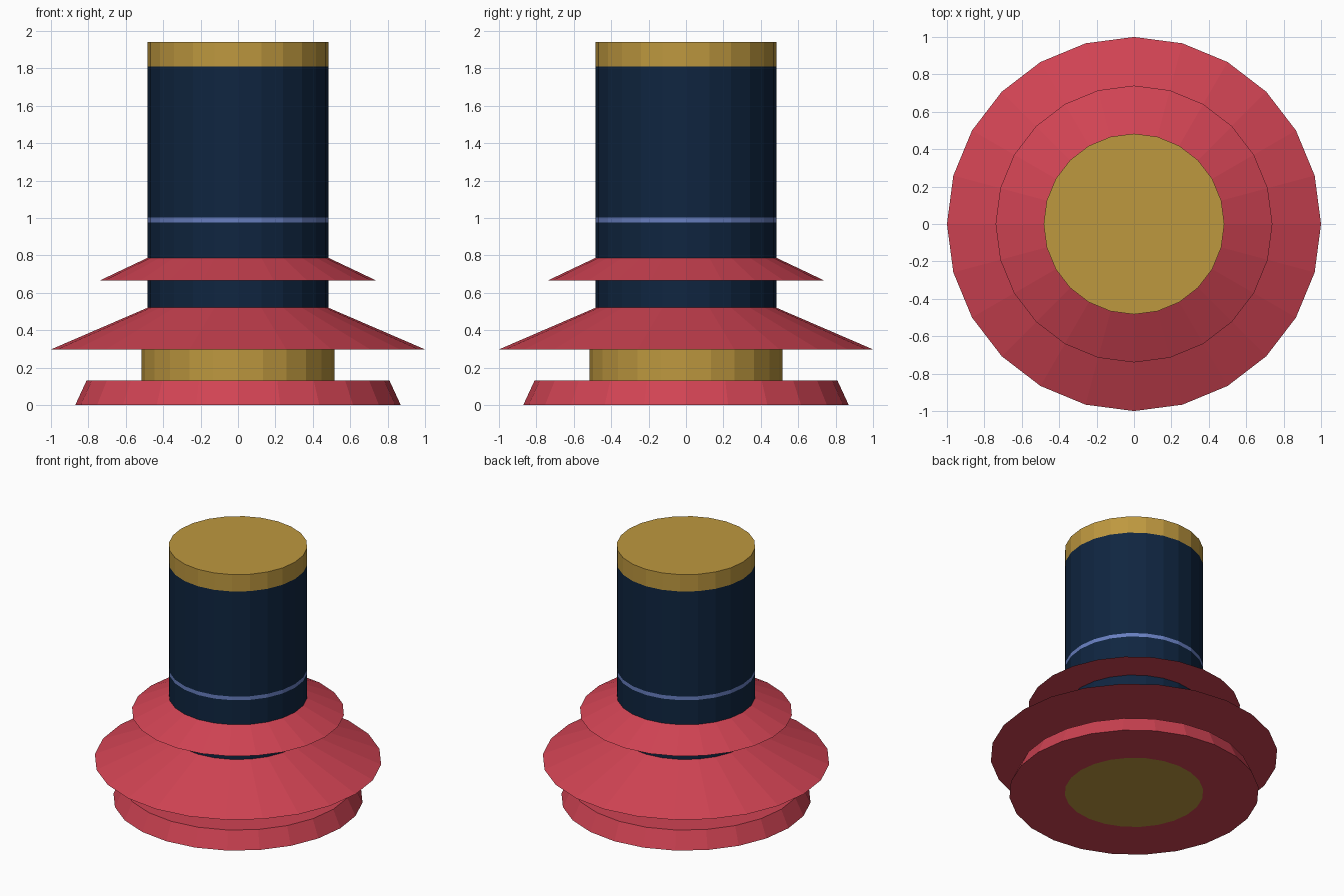
import bpy, bmesh, math

if "Cube" in bpy.data.objects:
    bpy.data.objects.remove(bpy.data.objects["Cube"])

SIDES = 24
R = 0.483  # radius of the central column


def linear(c):
    c /= 255
    return c / 12.92 if c <= 0.04045 else ((c + 0.055) / 1.055) ** 2.4


def material(name, rgb):
    m = bpy.data.materials.new(name)
    m.diffuse_color = (*[linear(c) for c in rgb], 1)
    m.use_nodes = True
    m.node_tree.nodes["Principled BSDF"].inputs["Base Color"].default_value = m.diffuse_color
    return m


red = material("red", (208, 67, 83))
gold = material("gold", (190, 152, 63))
navy = material("navy", (15, 37, 64))
blue = material("light_blue", (104, 127, 192))


def lathe(name, profile, mats, bands=None, caps=False):
    """Spin (radius, z) points upward/outward; bands gives a material per segment."""
    bm = bmesh.new()
    rings = []
    for r, z in profile:
        rings.append([bm.verts.new((r * math.cos(2 * math.pi * i / SIDES),
                                    r * math.sin(2 * math.pi * i / SIDES), z))
                      for i in range(SIDES)])
    for k in range(len(rings) - 1):
        a, b = rings[k], rings[k + 1]
        for i in range(SIDES):
            j = (i + 1) % SIDES
            f = bm.faces.new((a[i], a[j], b[j], b[i]))
            f.material_index = bands[k] if bands else 0
    if caps:
        bm.faces.new(rings[0][::-1])
        bm.faces.new(rings[-1])
    me = bpy.data.meshes.new(name)
    bm.to_mesh(me)
    bm.free()
    for m in mats:
        me.materials.append(m)
    ob = bpy.data.objects.new(name, me)
    bpy.context.collection.objects.link(ob)
    return ob


# Column: navy with a light stripe, gold top band and gold end caps
lathe("column", [(R, 0), (R, 0.13), (R, 0.975), (R, 1.003), (R, 1.81), (R, 1.94)],
      [gold, navy, blue], bands=[0, 1, 2, 1, 0], caps=True)

# Tapered foot, open in the middle where the column's gold end shows
lathe("base", [(R, 0), (0.87, 0), (0.81, 0.13), (R, 0.13)], [red])

# Gold collar between foot and lower skirt
lathe("collar", [(0.516, 0.13), (0.516, 0.297)], [gold])

# Two flared skirts with flat undersides
for name, r, z0, z1 in (("lower_skirt", 1.0, 0.297, 0.52),
                        ("upper_skirt", 0.74, 0.665, 0.787)):
    lathe(name, [(R, z0), (r, z0), (R, z1)], [red])
